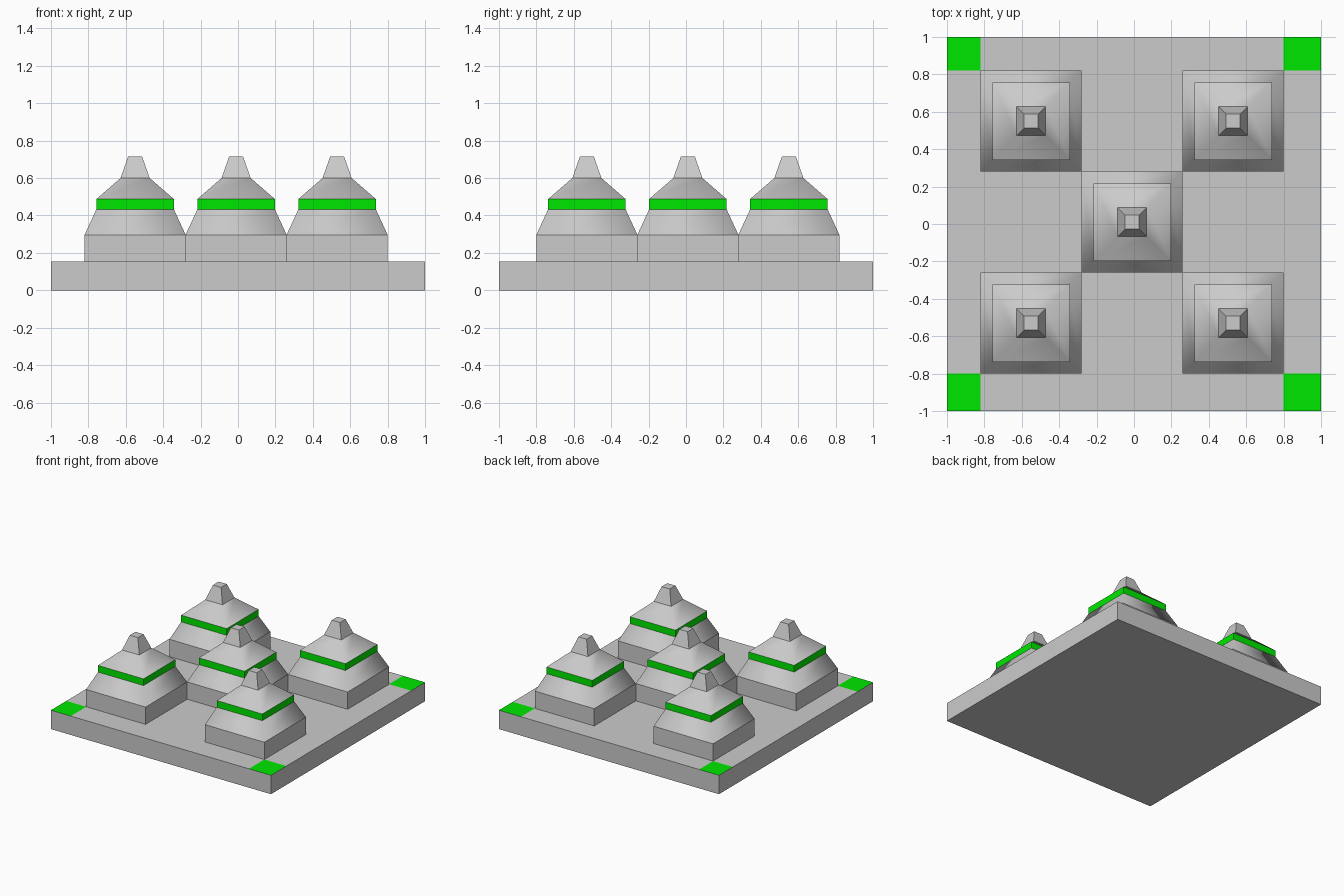
import bpy, bmesh

if "Cube" in bpy.data.objects:
    bpy.data.objects.remove(bpy.data.objects["Cube"])

green = bpy.data.materials.new("green")
green.diffuse_color = (0.0, 0.8, 0.0, 1)
green.use_nodes = True
green.node_tree.nodes["Principled BSDF"].inputs["Base Color"].default_value = green.diffuse_color
grey = bpy.data.materials.new("grey")


def finish(bm, name, use_mats=True):
    bmesh.ops.recalc_face_normals(bm, faces=bm.faces)
    mesh = bpy.data.meshes.new(name)
    bm.to_mesh(mesh)
    bm.free()
    # slot 0 stays empty for plain grey
    mesh.materials.append(None)
    mesh.materials.append(green)
    obj = bpy.data.objects.new(name, mesh)
    bpy.context.collection.objects.link(obj)
    return obj


bpy.data.materials.remove(grey)
BASE_TOP = 0.155

# Base slab, cut along the tower limits so its top corners can be coloured
bm = bmesh.new()
bmesh.ops.create_cube(bm, size=1)
for v in bm.verts:
    v.co.x *= 2
    v.co.y *= 2
    v.co.z = BASE_TOP * (v.co.z + 0.5)
X0, X1, Y0, Y1 = -0.82, 0.80, -0.80, 0.82
for co, no in (((X0, 0, 0), (1, 0, 0)), ((X1, 0, 0), (1, 0, 0)),
               ((0, Y0, 0), (0, 1, 0)), ((0, Y1, 0), (0, 1, 0))):
    bmesh.ops.bisect_plane(bm, geom=bm.verts[:] + bm.edges[:] + bm.faces[:],
                           plane_co=co, plane_no=no)
bm.normal_update()
for f in bm.faces:
    c = f.calc_center_median()
    if f.normal.z > 0.9 and not X0 < c.x < X1 and not Y0 < c.y < Y1:
        f.material_index = 1
finish(bm, "base_slab")

# Tower profile: half width, height
PROFILE = [(0.27, BASE_TOP), (0.27, 0.297), (0.207, 0.433),
           (0.207, 0.488), (0.078, 0.60), (0.037, 0.716)]
SMOOTH, BAND = (1, 3), 2


def tower(name, cx, cy):
    bm = bmesh.new()
    rings = [[bm.verts.new((cx + sx * w, cy + sy * w, z))
              for sx, sy in ((-1, -1), (1, -1), (1, 1), (-1, 1))]
             for w, z in PROFILE]
    for i in range(len(rings) - 1):
        for k in range(4):
            n = (k + 1) % 4
            f = bm.faces.new((rings[i][k], rings[i][n],
                              rings[i + 1][n], rings[i + 1][k]))
            f.smooth = i in SMOOTH
            f.material_index = int(i == BAND)
    bm.faces.new(rings[-1])
    bm.faces.new(rings[0][::-1])
    # horizontal edges stay crisp
    for e in bm.edges:
        if abs(e.verts[0].co.z - e.verts[1].co.z) < 1e-5:
            e.smooth = False
    finish(bm, name)


# Five towers: four corners and the middle
for name, x, y in (("tower_front_left", -0.55, -0.53),
                   ("tower_front_right", 0.53, -0.53),
                   ("tower_middle", -0.01, 0.01),
                   ("tower_back_left", -0.55, 0.55),
                   ("tower_back_right", 0.53, 0.55)):
    tower(name, x, y)
